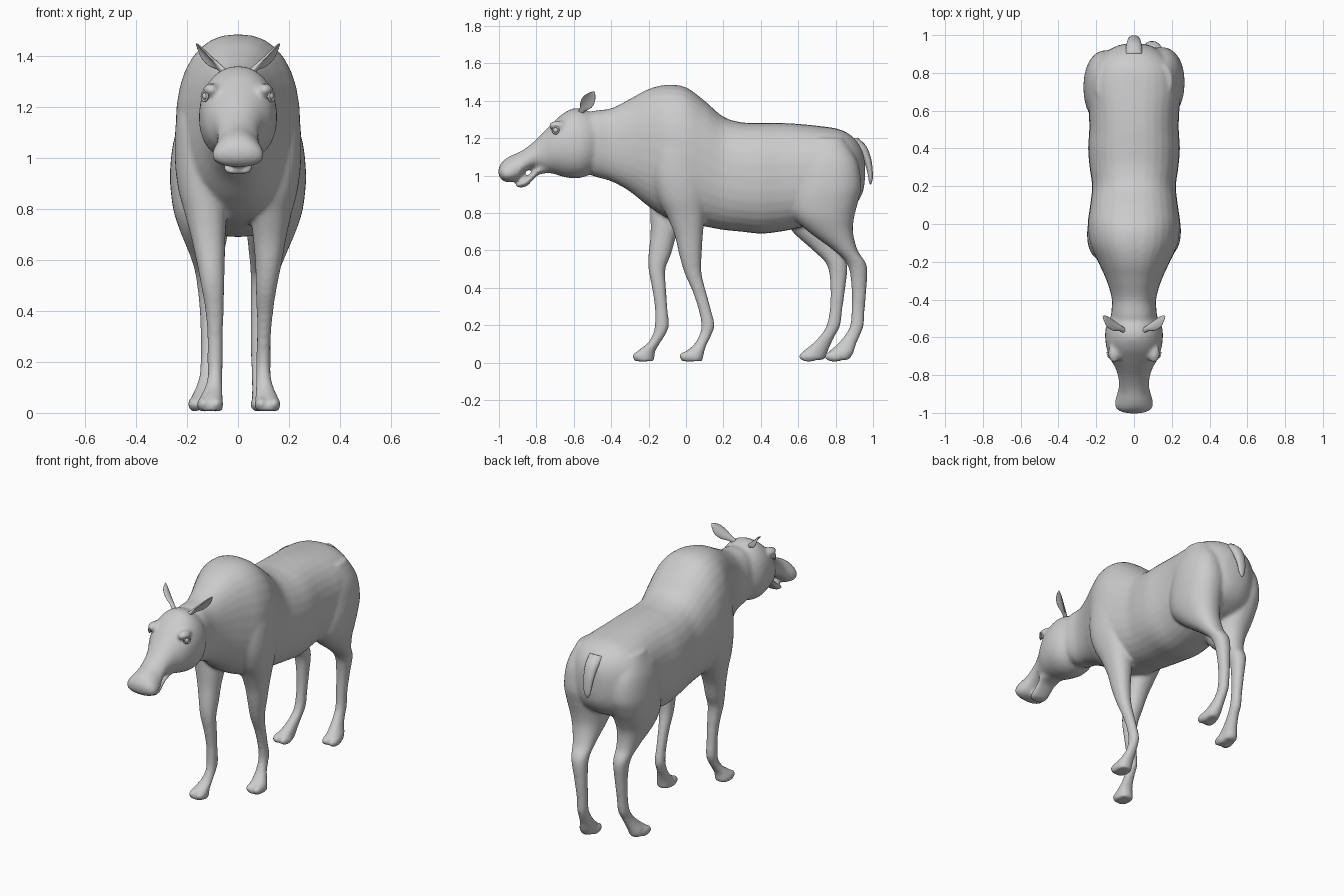
import bpy, bmesh, math
from mathutils import Vector, Matrix


def spline(rows, steps=5):
    """Catmull-Rom interpolation of equal-length rows."""
    out = []
    for i in range(len(rows) - 1):
        a, b = rows[max(i - 1, 0)], rows[i]
        c, d = rows[i + 1], rows[min(i + 2, len(rows) - 1)]
        for s in range(steps):
            t = s / steps
            out.append([0.5 * (2 * q + (r - p) * t + (2 * p - 5 * q + 4 * r - w) * t * t
                               + (3 * q - p - 3 * r + w) * t ** 3)
                        for p, q, r, w in zip(a, b, c, d)])
    out.append(list(rows[-1]))
    return out


def ring(center, u, v, power=2.0, egg=0.0, cup=Vector(), n=32):
    """Superellipse ring; egg narrows the +v side, cup bends the u edges."""
    pts = []
    for i in range(n):
        a = 2 * math.pi * i / n
        c, s = math.cos(a), math.sin(a)
        c = math.copysign(abs(c) ** (2 / power), c)
        s = math.copysign(abs(s) ** (2 / power), s)
        pts.append(Vector(center) + u * c * (1 - egg * s) + v * s + cup * c * c)
    return pts


def skin(bm, rings):
    loops = [[bm.verts.new(p) for p in r] for r in rings]
    for a, b in zip(loops, loops[1:]):
        for i in range(len(a)):
            j = (i + 1) % len(a)
            bm.faces.new((a[i], a[j], b[j], b[i]))
    bm.faces.new(loops[0])
    bm.faces.new(loops[-1])


def trunk(bm, rows, power):
    """Rows of y, top z, bottom z, half width, egg."""
    skin(bm, [ring((0, y, (t + b) / 2), Vector((w, 0, 0)), Vector((0, 0, (t - b) / 2)), power, e)
              for y, t, b, w, e in spline(rows)])


def ball(bm, loc, size):
    m = Matrix.Translation(loc) @ Matrix.Diagonal((*size, 1))
    bmesh.ops.create_uvsphere(bm, u_segments=24, v_segments=14, radius=1, matrix=m)


def leg(bm, side, rows):
    """Rows of z, front y, back y, inner x, outer x; ends in a cloven hoof."""
    skin(bm, [ring((side * (x0 + x1) / 2, (y0 + y1) / 2, z), Vector(((x1 - x0) / 2, 0, 0)),
                   Vector((0, (y1 - y0) / 2, 0)), 2.2) for z, y0, y1, x0, x1 in spline(rows)])
    z, y0, y1, x0, x1 = rows[-1]
    for k in (-0.025, 0.025):
        ball(bm, (side * (x0 + x1) / 2 + k, y0 + 0.045, 0.034), (0.027, 0.055, 0.03))


def make(name, bm):
    bmesh.ops.recalc_face_normals(bm, faces=bm.faces)
    me = bpy.data.meshes.new(name)
    bm.to_mesh(me)
    bm.free()
    for p in me.polygons:
        p.use_smooth = True
    ob = bpy.data.objects.new(name, me)
    bpy.context.collection.objects.link(ob)
    return ob


body = bmesh.new()

# Torso with shoulder hump and neck
trunk(body, [
    (-0.60, 1.31, 1.06, 0.09, 0), (-0.50, 1.345, 1.00, 0.12, 0), (-0.40, 1.36, 0.97, 0.117, 0),
    (-0.30, 1.41, 0.915, 0.145, 0), (-0.20, 1.463, 0.835, 0.19, 0), (-0.10, 1.486, 0.775, 0.235, 0),
    (0.00, 1.472, 0.745, 0.245, 0), (0.10, 1.40, 0.728, 0.232, 0), (0.20, 1.315, 0.71, 0.222, 0),
    (0.30, 1.285, 0.70, 0.235, 0), (0.40, 1.282, 0.69, 0.243, 0), (0.50, 1.282, 0.70, 0.237, 0),
    (0.60, 1.277, 0.72, 0.24, 0), (0.70, 1.267, 0.75, 0.25, 0), (0.80, 1.253, 0.78, 0.24, 0),
    (0.86, 1.23, 0.81, 0.205, 0), (0.91, 1.19, 0.85, 0.15, 0), (0.945, 1.13, 0.91, 0.085, 0),
    (0.957, 1.06, 0.98, 0.02, 0)], 2.35)

# Head with broad drooping muzzle
trunk(body, [
    (-0.44, 1.26, 1.10, 0.06, 0), (-0.48, 1.32, 1.03, 0.115, 0), (-0.54, 1.352, 0.995, 0.147, 0.05),
    (-0.60, 1.36, 0.985, 0.153, 0.05), (-0.66, 1.33, 0.995, 0.145, 0), (-0.71, 1.285, 1.01, 0.128, 0),
    (-0.76, 1.235, 1.02, 0.1, 0), (-0.81, 1.185, 1.04, 0.083, 0.1), (-0.86, 1.145, 1.02, 0.08, 0.2),
    (-0.90, 1.122, 0.975, 0.087, 0.25), (-0.94, 1.105, 0.965, 0.096, 0.3),
    (-0.975, 1.082, 0.97, 0.093, 0.25), (-0.995, 1.055, 0.99, 0.065, 0.1),
    (-1.003, 1.035, 1.01, 0.025, 0)], 2.15)

# Lower jaw, leaving the mouth open
trunk(body, [
    (-0.70, 1.08, 1.015, 0.06, 0), (-0.78, 1.06, 1.008, 0.066, 0), (-0.82, 1.022, 0.975, 0.06, 0),
    (-0.85, 0.998, 0.945, 0.058, 0), (-0.88, 0.974, 0.936, 0.054, 0), (-0.90, 0.96, 0.938, 0.04, 0),
    (-0.912, 0.95, 0.943, 0.01, 0)], 2.2)

# Brows
for s in (-1, 1):
    ball(body, (s * 0.105, -0.685, 1.268), (0.033, 0.05, 0.026))

# Front legs, left one striding forward
leg(body, 1, [
    (1.27, -0.12, 0.06, 0.09, 0.21), (1.15, -0.17, 0.10, 0.06, 0.243), (1.0, -0.18, 0.11, 0.05, 0.248),
    (0.88, -0.15, 0.108, 0.05, 0.235), (0.78, -0.10, 0.10, 0.05, 0.21), (0.68, -0.06, 0.09, 0.06, 0.188),
    (0.58, -0.037, 0.084, 0.068, 0.17), (0.48, -0.008, 0.083, 0.07, 0.15), (0.38, 0.035, 0.107, 0.074, 0.136),
    (0.28, 0.068, 0.135, 0.074, 0.128), (0.20, 0.082, 0.152, 0.072, 0.128), (0.15, 0.072, 0.137, 0.072, 0.128),
    (0.10, 0.045, 0.112, 0.07, 0.14), (0.06, 0.0, 0.098, 0.068, 0.158), (0.03, -0.025, 0.092, 0.068, 0.166),
    (0.008, -0.028, 0.088, 0.07, 0.162)])
leg(body, -1, [
    (1.27, -0.14, 0.04, 0.09, 0.21), (1.15, -0.19, 0.08, 0.06, 0.243), (1.0, -0.20, 0.09, 0.05, 0.248),
    (0.88, -0.195, 0.05, 0.05, 0.235), (0.78, -0.19, 0.0, 0.045, 0.208), (0.68, -0.19, -0.05, 0.05, 0.182),
    (0.58, -0.20, -0.08, 0.052, 0.16), (0.50, -0.20, -0.11, 0.054, 0.145), (0.40, -0.182, -0.107, 0.056, 0.128),
    (0.30, -0.167, -0.10, 0.06, 0.12), (0.20, -0.167, -0.092, 0.06, 0.12), (0.15, -0.178, -0.11, 0.062, 0.118),
    (0.10, -0.21, -0.142, 0.062, 0.13), (0.06, -0.262, -0.165, 0.06, 0.15), (0.03, -0.278, -0.168, 0.06, 0.16),
    (0.008, -0.278, -0.172, 0.062, 0.156)])

# Hind legs, left one striding forward
leg(body, 1, [
    (1.2, 0.66, 0.84, 0.08, 0.2), (1.08, 0.59, 0.915, 0.04, 0.25), (0.95, 0.565, 0.937, 0.02, 0.267),
    (0.86, 0.555, 0.92, 0.02, 0.263), (0.78, 0.575, 0.9, 0.025, 0.25), (0.70, 0.655, 0.893, 0.035, 0.222),
    (0.60, 0.79, 0.918, 0.045, 0.18), (0.52, 0.865, 0.966, 0.05, 0.15), (0.40, 0.885, 0.965, 0.05, 0.125),
    (0.28, 0.885, 0.955, 0.05, 0.112), (0.20, 0.878, 0.95, 0.052, 0.112), (0.15, 0.852, 0.932, 0.054, 0.114),
    (0.10, 0.81, 0.91, 0.055, 0.125), (0.06, 0.765, 0.898, 0.055, 0.142), (0.035, 0.75, 0.885, 0.056, 0.146),
    (0.015, 0.75, 0.87, 0.06, 0.142)])
leg(body, -1, [
    (1.2, 0.63, 0.82, 0.08, 0.2), (1.08, 0.56, 0.9, 0.04, 0.25), (0.95, 0.535, 0.92, 0.02, 0.267),
    (0.86, 0.525, 0.89, 0.02, 0.263), (0.78, 0.53, 0.85, 0.025, 0.25), (0.70, 0.57, 0.82, 0.04, 0.222),
    (0.60, 0.68, 0.825, 0.06, 0.182), (0.52, 0.755, 0.862, 0.07, 0.163), (0.40, 0.772, 0.852, 0.08, 0.15),
    (0.28, 0.768, 0.835, 0.085, 0.146), (0.20, 0.752, 0.825, 0.086, 0.147), (0.15, 0.722, 0.8, 0.09, 0.15),
    (0.10, 0.675, 0.775, 0.095, 0.165), (0.06, 0.625, 0.758, 0.097, 0.184), (0.035, 0.612, 0.75, 0.1, 0.19),
    (0.015, 0.612, 0.735, 0.104, 0.186)])

# Fuse everything into one smooth skin
ob = make("body", body)
fuse = ob.modifiers.new("fuse", 'REMESH')
fuse.mode = 'VOXEL'
fuse.voxel_size = 0.0105
fuse.use_smooth_shade = True
soften = ob.modifiers.new("soften", 'SMOOTH')
soften.factor = 0.5
soften.iterations = 6

# Ears: cupped leaves, and eyes with lids
for s, side in ((-1, "left"), (1, "right")):
    bm = bmesh.new()
    axis = Vector((s * 0.115, 0.075, 0.115))
    wide = Vector((0, -0.84, 0.55))
    thin = axis.cross(wide).normalized() * s
    rows = [(0, 0.014, 0.012, 0), (0.2, 0.018, 0.011, 0.003), (0.45, 0.033, 0.007, 0.014),
            (0.7, 0.034, 0.005, 0.014), (0.9, 0.018, 0.004, 0.006), (1, 0.002, 0.001, 0)]
    skin(bm, [ring(Vector((s * 0.05, -0.565, 1.335)) + axis * t, wide * w, thin * h, cup=thin * c, n=20)
              for t, w, h, c in spline(rows)])
    make(side + "_ear", bm)

    bm = bmesh.new()
    ball(bm, (s * 0.126, -0.695, 1.243), (0.015, 0.017, 0.015))
    make(side + "_eye", bm)
    bpy.ops.mesh.primitive_torus_add(location=(s * 0.131, -0.697, 1.243), major_radius=0.018,
                                     minor_radius=0.005, major_segments=24, minor_segments=8,
                                     rotation=(0, math.radians(90), s * math.radians(-35)))
    bpy.context.object.name = side + "_eyelid"
    bpy.ops.object.shade_smooth()

# Tail
bm = bmesh.new()
skin(bm, [ring((0, y, z), Vector((w, 0, 0)), Vector((0, 0.9, 0.45)) * d, n=20) for y, z, w, d in spline([
    (0.89, 1.19, 0.045, 0.03), (0.94, 1.145, 0.042, 0.027), (0.97, 1.085, 0.035, 0.021),
    (0.983, 1.03, 0.028, 0.016), (0.988, 0.98, 0.02, 0.012), (0.987, 0.953, 0.004, 0.004)])])
make("tail", bm)
